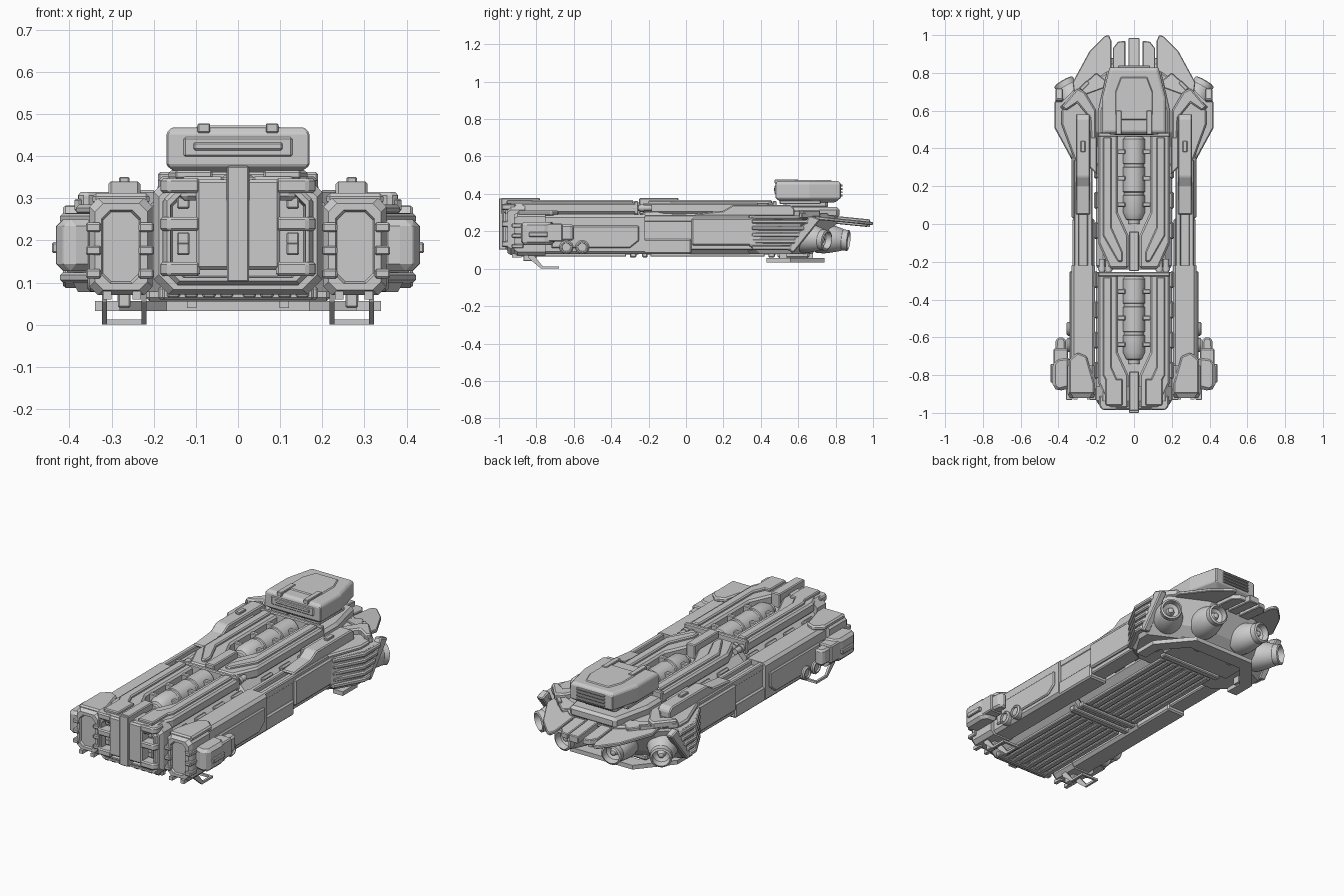
import bpy, bmesh, math
from mathutils import Vector


def loft(name, sections, mirror=False, bevel=0.0, smooth=False):
    """Skin a list of equal-length point loops and cap both ends."""
    bm = bmesh.new()
    rings = [[bm.verts.new(p) for p in s] for s in sections]
    n = len(rings[0])
    for a, b in zip(rings, rings[1:]):
        for i in range(n):
            j = (i + 1) % n
            bm.faces.new((a[i], a[j], b[j], b[i]))
    bm.faces.new(rings[0])
    bm.faces.new(rings[-1][::-1])
    bmesh.ops.recalc_face_normals(bm, faces=bm.faces)
    me = bpy.data.meshes.new(name)
    bm.to_mesh(me)
    bm.free()
    ob = bpy.data.objects.new(name, me)
    bpy.context.collection.objects.link(ob)
    if smooth:
        for p in me.polygons:
            p.use_smooth = True
        me.set_sharp_from_angle(angle=math.radians(35))
    if bevel:
        m = ob.modifiers.new("Bevel", 'BEVEL')
        m.width, m.segments, m.limit_method = bevel, 1, 'ANGLE'
    if mirror:
        ob.modifiers.new("Mirror", 'MIRROR')
    return ob


def at(pts, axis, d):
    put = {'x': lambda p: (d, *p), 'y': lambda p: (p[0], d, p[1]), 'z': lambda p: (*p, d)}[axis]
    return [put(p) for p in pts]


def prism(name, pts, axis, a, b, **kw):
    return loft(name, [at(pts, axis, a), at(pts, axis, b)], **kw)


def box(name, x0, x1, y0, y1, z0, z1, **kw):
    return prism(name, [(x0, y0), (x1, y0), (x1, y1), (x0, y1)], 'z', z0, z1, **kw)


def sym(half):
    return half + [(-x, y) for x, y in reversed(half)]


def octo(x0, x1, z0, z1, c):
    return [(x0 + c, z0), (x1 - c, z0), (x1, z0 + c), (x1, z1 - c),
            (x1 - c, z1), (x0 + c, z1), (x0, z1 - c), (x0, z0 + c)]


def panel_box(name, x0, x1, z0, z1, c, y0, y1, inset, depth, **kw):
    """Octagonal bar along y with chamfered lip and recessed front panel."""
    s = lambda i, y: at(octo(x0 + i, x1 - i, z0 + i, z1 - i, c), 'y', y)
    return loft(name, [s(0, y1), s(0, y0 + .02), s(.012, y0), s(inset, y0), s(inset + .004, y0 + depth)], **kw)


def turned(name, profile, origin, direction, n=32, mirror=False):
    """Revolve (radius, distance) profile about a direction."""
    d = Vector(direction).normalized()
    u = d.orthogonal().normalized()
    v = d.cross(u)
    o = Vector(origin)
    rings = [[o + d * t + (u * math.cos(k * math.tau / n) + v * math.sin(k * math.tau / n)) * r
              for k in range(n)] for r, t in profile]
    return loft(name, rings, mirror=mirror, smooth=True)


M = dict(mirror=True)

# Two cargo modules: hull, deck plates, trims, tank and spine
for y, label in ((-.74, "front"), (0, "rear")):
    panel_box(label + "_hull", -.2, .2, .075, .302, .035, y - .24 + (.06 if y else 0), y + .485, .03, .01)
    prism(label + "_deck_plate", [(.19, y + .48), (.19, y - .1), (.13, y - .235), (.03, y - .235),
          (.03, y - .06), (.085, y + .06), (.085, y + .48)], 'z', .295, .352, bevel=.01, **M)
    prism(label + "_deck_trim", [(.165, y + .46), (.165, y - .06), (.085, y - .2), (.06, y - .2),
          (.06, y - .15), (.118, y - .02), (.118, y + .46)], 'z', .345, .366, bevel=.006, **M)
    box(label + "_recess_end", -.19, .19, y + .462, y + .485, .29, .362, bevel=.005)
    box(label + "_spine", -.027, .027, y - .25, y - .04, .29, .378, bevel=.005)
    turned(label + "_tank", [(.02, 0), (.03, .0), (.03, .02), (.042, .025), (.058, .06), (.058, .15), (.053, .153),
           (.053, .168), (.058, .171), (.058, .3), (.053, .303), (.053, .318), (.058, .321), (.058, .45),
           (.045, .462)], (0, y + .0, .306), (0, 1, 0))
    for k in range(3):
        box(label + "_tank_clamp", .045, .09, y + .09 + k * .14, y + .115 + k * .14, .3, .345, bevel=.004, **M)
    for k in range(4):
        box(label + "_side_rib", .19, .212, y - .08 + k * .16, y + .01 + k * .16, .12, .29, bevel=.008, **M)
    # belly slats and cross beams
    for k in range(4):
        box(label + "_belly_slat", .012 + k * .042, .042 + k * .042, y - .19, y + .42, .064, .09, bevel=.004, **M)
    box(label + "_belly_beam", -.19, .19, y + .44, y + .475, .06, .09, bevel=.005)
    box(label + "_belly_beam", -.18, .18, y - .235 + (.06 if y else 0), y - .205 + (.06 if y else 0), .06, .09, bevel=.005)

# Pipe couplings between modules
for x in (.135, .17):
    turned("coupling", [(.016, 0), (.016, .03), (.021, .03), (.021, .05), (.016, .05), (.016, .07),
           (.021, .07), (.021, .09), (.016, .09), (.016, .13)], (x, -.315, .325), (0, 1, 0), n=16, **M)

# Nose: recessed frame, grip ribs, face plates and centre column
panel_box("nose_frame", -.2, .2, .072, .35, .035, -.955, -.86, .022, .05)
panel_box("nose_inner_frame", -.18, .18, .092, .335, .03, -.965, -.9, .02, .04)
box("nose_plate", -.1, .1, -.985, -.9, .13, .345, bevel=.008)
box("nose_column", -.026, .026, -1, -.86, .102, .376, bevel=.003)
for z in (.115, .222, .313):
    prism("nose_rib", [(.09, -.985), (.165, -.985), (.184, -.965), (.184, -.91), (.09, -.91)],
          'z', z, z + .034, bevel=.006, **M)
for z in (.165, .19, .275):
    box("nose_fitting", .115, .145, -.955, -.9, z, z + .03, bevel=.004, **M)
box("nose_brow", .06, .15, -.96, -.82, .345, .366, bevel=.005, **M)

# Side pods with inset front panels and clamps
panel_box("side_pod_head", .203, .352, .07, .3, .02, -.92, -.75, .028, .01, **M)
panel_box("side_pod_body", .206, .332, .078, .29, .015, -.8, -.22, .02, .01, **M)
prism("side_pod_shoulder", [(.21, -.9), (.345, -.9), (.345, -.72), (.3, -.68), (.25, -.7), (.21, -.84)],
      'z', .285, .312, bevel=.008, **M)
prism("side_pod_cheek", [(-.72, .11), (-.3, .11), (-.25, .15), (-.25, .23), (-.72, .23)],
      'x', .32, .342, bevel=.006, **M)
for z in (.11, .165, .22):
    for x in (.2, .325):
        box("pod_clamp", x, x + .036, -.932, -.87, z, z + .022, bevel=.004, **M)
for x in (.23, .3):
    box("pod_hook", x, x + .02, -.93, -.88, .06, .08, **M)

# Outer pods and drums
prism("outer_pod", [(.34, -.87), (.4, -.885), (.43, -.865), (.432, -.74), (.41, -.71), (.34, -.7)],
      'z', .128, .25, bevel=.016, **M)
prism("outer_pod_tail", [(.36, -.72), (.42, -.72), (.415, -.62), (.405, -.6), (.37, -.6), (.36, -.62)],
      'z', .15, .235, bevel=.01, **M)
box("outer_pod_band", .35, .426, -.8, -.66, .145, .242, bevel=.006, **M)
box("outer_pod_handle", .42, .442, -.84, -.74, .17, .196, bevel=.004, **M)
for y in (-.64, -.555):
    turned("drum", [(.03, 0), (.037, .005), (.037, .035), (.03, .042), (.024, .042), (.022, .034)],
           (.315, y, .115), (1, 0, 0), n=24, **M)

# Landing skids
for x in (.217, .311):
    prism("skid_runner", [(-.85, .08), (-.82, .08), (-.765, .012), (-.68, .012), (-.68, 0), (-.775, 0), (-.84, .055)],
          'x', x, x + .012, **M)
box("skid_bar", .217, .323, -.692, -.68, 0, .012, **M)
box("skid_mount", .255, .285, -.87, -.8, .04, .09, bevel=.004, **M)

# Side rails between pods and engine block
box("rail_core", .222, .315, -.24, .5, .1, .262, bevel=.006, **M)
for x in (.22, .29):
    box("rail_bar", x, x + .028, -.23, .34, .25, .288, bevel=.005, **M)
box("rail_side_plate", .3, .33, .03, .45, .125, .27, bevel=.008, **M)
box("rail_lower_plate", .21, .325, -.23, .03, .078, .16, bevel=.008, **M)
prism("rail_cover", [(.05, .28), (.05, .295), (.2, .31), (.25, .34), (.56, .34), (.58, .32), (.58, .28)],
      'x', .232, .308, bevel=.006, **M)
box("rail_latch", .258, .282, .38, .44, .33, .351, bevel=.003, **M)
prism("rail_link", [(.195, .26), (.235, .3), (.235, .46), (.195, .46)], 'z', .24, .32, bevel=.006, **M)

# Engine block: stacked plan outlines, armour fins and deck
low = [(.25, .34), (.32, .4), (.38, .5), (.38, .56), (.28, .61), (.15, .67)]
mid = [(.25, .31), (.33, .34), (.408, .51), (.408, .59), (.3, .66), (.15, .73)]
top = [(.25, .3), (.325, .34), (.408, .52), (.408, .62), (.31, .72), (.15, .82)]
loft("engine_block", [at(sym(o), 'z', z) for o, z in ((low, .078), (mid, .13), (top, .265))])
prism("engine_roof", sym([(.2, .3), (.315, .34), (.385, .53), (.385, .6), (.29, .7), (.14, .81)]),
      'z', .26, .285, bevel=.008)
for k in range(5):
    z, s = .1 + k * .035, k * .022
    prism("armour_fin", [(.3, .36), (.335, .35), (.422, .51), (.422, .56 + s), (.38, .585 + s), (.3, .56)],
          'z', z, z + .024, bevel=.006, **M)
prism("rear_frame", [(.54, .1), (.575, .085), (.72, .265), (.66, .285)], 'x', .375, .415, bevel=.006, **M)
prism("shoulder_band", [(.2, .36), (.225, .36), (.235, .56), (.3, .64), (.36, .6), (.385, .62), (.3, .72), (.26, .7), (.2, .6)],
      'z', .275, .315, bevel=.008, **M)
prism("rear_deck", sym([(.19, .47), (.19, .6), (.14, .82)]), 'z', .27, .33, bevel=.015)
for k in range(3):
    x, y = .25 + k * .05, .76 - k * .05
    prism("roof_vent", [(x, y), (x + .04, y - .04), (x + .025, y - .055), (x - .015, y - .015)],
          'z', .27, .298, bevel=.003, **M)

# Tail fins, sloping down to the rear
def slope(name, pts, thick, lift=0, **kw):
    h = lambda y: .285 - (y - .65) * .1 + lift
    loft(name, [[(x, y, h(y)) for x, y in pts], [(x, y, h(y) - thick) for x, y in pts]], bevel=.004, **kw)


slope("tail_wing", [(.12, .74), (.12, .97), (.133, 1), (.155, .995), (.235, .915), (.325, .75), (.315, .68), (.2, .68)], .018, **M)
slope("tail_flap", [(.045, .74), (.045, .97), (.085, .965), (.112, .93), (.112, .74)], .03, **M)
slope("tail_spine", [(-.03, .74), (.03, .74), (.03, .985), (-.03, .985)], .04, .012)
slope("wing_trim", [(.15, .76), (.2, .8), (.3, .71), (.27, .68), (.16, .72)], .02, .015, **M)

# Four engine bells
bell = [(.06, 0), (.082, .03), (.082, .07), (.076, .1), (.06, .16), (.056, .165), (.056, .195), (.046, .2),
        (.042, .165), (.022, .15), (.014, .175), (.004, .18)]
turned("outer_engine", bell, (.275, .585, .175), (.5, .85, -.12), **M)
turned("inner_engine", bell, (.12, .675, .17), (.15, 1, -.1), **M)

# Chevron skirt under the engines
prism("belly_skirt", [(0, .74), (.19, .74), (.34, .56), (.34, .43), (.28, .43), (.28, .53), (.17, .66), (0, .66)],
      'z', .033, .056, **M)
for x, y in ((.11, .64), (.275, .5)):
    box("skirt_strut", x - .011, x + .011, y, y + .04, .04, .1, **M)
box("belly_tail_plate", -.22, .22, .49, .66, .055, .09, bevel=.01)

# Command tower: neck, tapered body, roof hatch, window slot and rear grille
box("tower_neck", -.1, .1, .52, .76, .32, .375, bevel=.015)
box("tower_collar", .05, .15, .5, .72, .345, .365, bevel=.004, **M)
body = lambda i: sym([(.17 - i, .478 + i), (.17 - i, .66), (.13 - i, .828 - i)])
loft("tower_body", [at(body(i), 'z', z) for i, z in ((.03, .355), (0, .378), (0, .455), (.012, .468))], bevel=.004)
prism("tower_hatch", sym([(.07, .55), (.1, .58), (.1, .7), (.07, .78)]), 'z', .46, .473, bevel=.006)
box("tower_roof_rail", .066, .096, .474, .6, .455, .478, bevel=.003, **M)
box("tower_window_frame", -.13, .13, .474, .5, .398, .446, bevel=.005)
box("tower_window", -.11, .11, .47, .5, .41, .437, bevel=.008)
for k in range(4):
    box("tower_grille", -.085, .085, .81, .838, .386 + k * .018, .396 + k * .018, bevel=.002)
